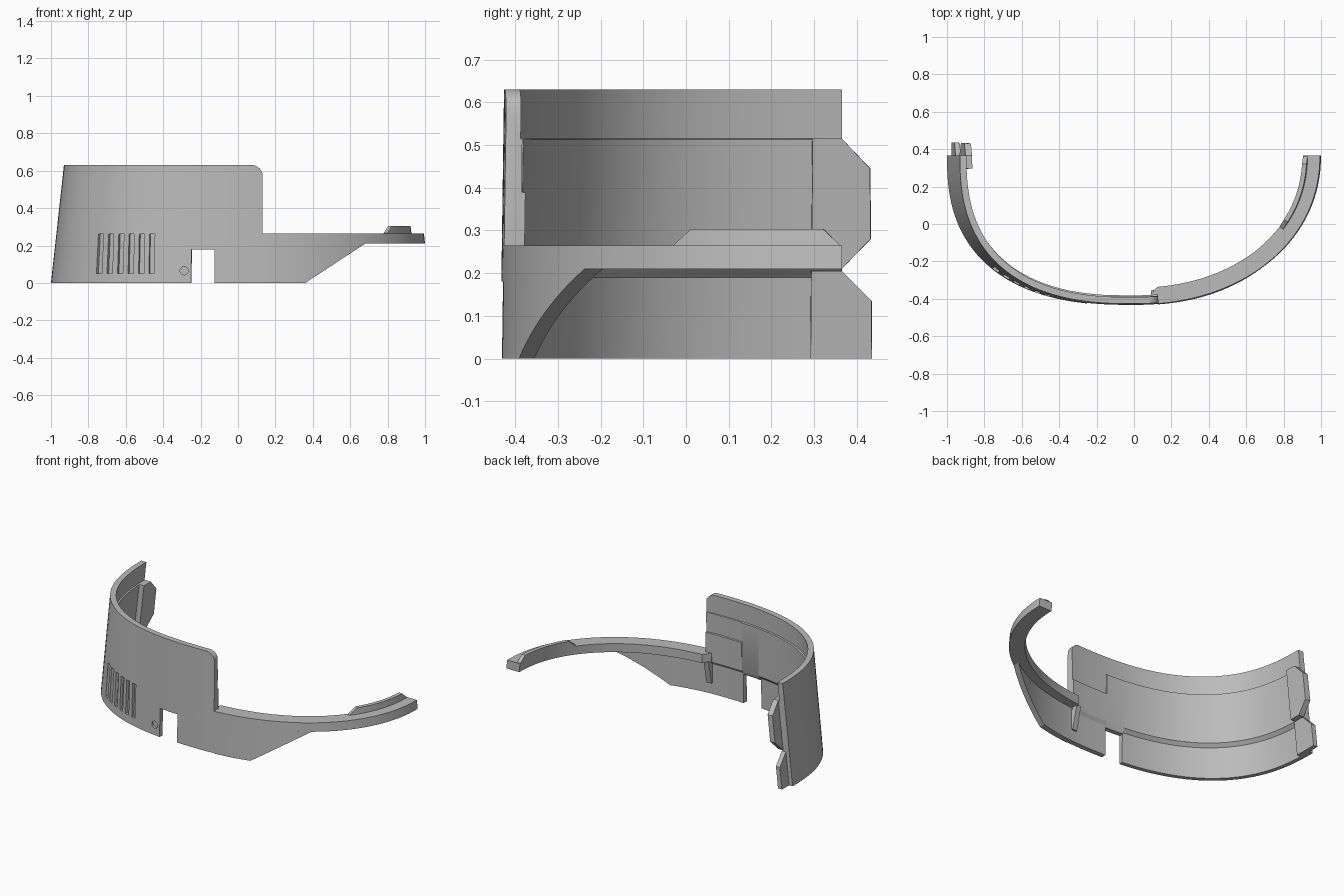
import bpy, bmesh
from math import sin, cos, pi, atan2

cube = bpy.data.objects.get("Cube")
if cube:
    bpy.data.objects.remove(cube)

grey = bpy.data.materials.new("plain grey")
grey.use_nodes = True
grey.diffuse_color = (0.5, 0.5, 0.5, 1)
grey.node_tree.nodes["Principled BSDF"].inputs["Base Color"].default_value = (0.5, 0.5, 0.5, 1)

BACK_Y = 0.365   # straight ends of the band


def shape(left, z):
    """Half width, depth and roundness of the band's plan at height z."""
    return (1.0 if left else 1.023) - 0.11 * z, 0.8 - 0.014 * z, 2.5 if left else 2.1


def wall_point(angle, depth, z):
    """Point at a depth behind the outer face of the flared wall."""
    c, s = cos(angle), sin(angle)
    a, b, n = shape(c < 0, z)
    r = (abs(c / a) ** n + abs(s / b) ** n) ** (-1 / n)
    x, y = r * c, r * s
    nx = abs(x / a) ** (n - 1) / a * (1 if x > 0 else -1)
    ny = abs(y / b) ** (n - 1) / b * (1 if y > 0 else -1)
    length = (nx * nx + ny * ny) ** 0.5
    return x - depth * nx / length, y - depth * ny / length + BACK_Y, z


def at_x(x, z=0.1):
    a, b, n = shape(x < 0, z)
    return atan2(-b * (1 - abs(x / a) ** n) ** (1 / n), x)


def at_y(y, left, z=0.24):
    a, b, n = shape(left, z)
    y -= BACK_Y
    x = a * (1 - abs(y / b) ** n) ** (1 / n)
    return -pi - atan2(y, x) if left else atan2(y, x)


def finish(name, bm):
    bmesh.ops.recalc_face_normals(bm, faces=bm.faces)
    mesh = bpy.data.meshes.new(name)
    bm.to_mesh(mesh)
    bm.free()
    obj = bpy.data.objects.new(name, mesh)
    mesh.materials.append(grey)
    bpy.context.collection.objects.link(obj)
    return obj


def loft(name, rings):
    """Skin a closed solid through (angle, section) rings."""
    bm = bmesh.new()
    loops = [[bm.verts.new(wall_point(t, d, z)) for d, z in sec] for t, sec in rings]
    k = len(loops[0])
    for p, q in zip(loops, loops[1:]):
        for i in range(k):
            j = (i + 1) % k
            bm.faces.new((p[i], p[j], q[j], q[i]))
    bm.faces.new(loops[0])
    bm.faces.new(loops[-1])
    return finish(name, bm)


def sweep(name, start, end, section, steps):
    return loft(name, [(start + (end - start) * i / steps, section) for i in range(steps + 1)])


def box(d0, d1, z0, z1):
    return [(d0, z0), (d0, z1), (d1, z1), (d1, z0)]


def prism(name, outline, y0=-1.0, y1=0.3):
    bm = bmesh.new()
    near, far = [[bm.verts.new((x, y, z)) for x, z in outline] for y in (y0, y1)]
    for i in range(len(outline)):
        j = (i + 1) % len(outline)
        bm.faces.new((near[i], near[j], far[j], far[i]))
    bm.faces.new(near)
    bm.faces.new(far)
    return finish(name, bm)


def cut(obj, cutter):
    cutter.hide_render = True
    mod = obj.modifiers.new("cut", "BOOLEAN")
    mod.operation, mod.solver, mod.object = "DIFFERENCE", "EXACT", cutter
    bpy.context.view_layer.objects.active = obj
    bpy.ops.object.modifier_apply(modifier=mod.name)
    bpy.data.objects.remove(cutter)


# Tall wall with an inner step near the rim and a ledge low down
upper = [(0, 0.63), (0.035, 0.63), (0.035, 0.515), (0.045, 0.513), (0.045, 0.21)]
wall = sweep("tall_wall", -pi, at_x(-0.25), [(0, 0)] + upper + [(0.026, 0.19), (0.026, 0)], 36)
bridge = sweep("wall_over_notch", at_x(-0.25), at_x(-0.125),
               [(0, 0.18)] + upper + [(0.03, 0.18)], 6)

# Six shallow vent slots and a small round recess
for i in range(6):
    x = -0.738 + 0.0555 * i
    cut(wall, sweep("slot_cutter", at_x(x - 0.014, 0.15), at_x(x + 0.014, 0.15),
                    box(-0.02, 0.016, 0.05, 0.262), 2))
ring = [(-0.288 + 0.022 * cos(i * pi / 8), 0.065 + 0.022 * sin(i * pi / 8)) for i in range(16)]
front_y = wall_point(at_x(-0.288), 0.015, 0.065)[1]
cut(wall, prism("round_cutter", ring, -1, front_y))

# Front plate with a rounded upper corner
plate = sweep("front_plate", at_x(-0.125), at_x(0.132),
              [(0.004, 0), (0.004, 0.18), (0, 0.18), (0, 0.63), (0.035, 0.63), (0.035, 0.515),
               (0.039, 0.513), (0.039, 0.39), (0.048, 0.388), (0.048, 0.21),
               (0.035, 0.19), (0.035, 0)], 10)
corner = [(0.07 + 0.063 * sin(i * pi / 16), 0.568 + 0.063 * cos(i * pi / 16)) for i in range(9)]
cut(plate, prism("corner_cutter", corner + [(0.2, 0.568), (0.2, 0.7), (0.07, 0.7)]))

# Panel under the arm, cut on a slant
panel = sweep("lower_panel", at_x(0.132), at_x(0.74), box(0, 0.035, 0, 0.212), 20)
cut(panel, prism("slant_cutter", [(0.2, -0.105), (0.68, 0.21), (1.1, 0.21), (1.1, -0.105)]))

# Slim arm with its inner junction blocks
arm = sweep("side_arm", at_x(0.132), 0, box(0, 0.09, 0.21, 0.265), 36)
gusset = loft("arm_gusset", [(at_x(0.09), box(0.03, 0.05, 0.21, 0.265)),
                             (at_x(0.132), box(0.03, 0.09, 0.21, 0.265))])
rib = loft("junction_rib", [(at_x(x), [(0.03, 0.07), (0.03, 0.215), (0.075, 0.215), (0.045, 0.07)])
                            for x in (0.095, 0.13)])

# Raised strip on the inner edge of the arm, ramped at both ends
count = 10
rings = []
for i in range(count + 1):
    top = 0.266 if i in (0, count) else 0.303
    y = 0.36 * i / count - 0.07 * (1 - i / count)
    rings.append((at_y(y, False), box(0.066, 0.09, 0.25, top)))
strip = loft("arm_raised_strip", rings)

# Joining tabs behind the tall end
upper_tab = loft("upper_tab", [(at_y(y, True), box(0.043, 0.078, lo, hi)) for y, lo, hi in
                               ((0.292, 0.21, 0.515), (0.365, 0.21, 0.515), (0.435, 0.28, 0.445))])
lower_tab = loft("lower_tab", [(at_y(y, True), box(0.024, 0.052, 0, hi)) for y, hi in
                               ((0.292, 0.205), (0.365, 0.205), (0.435, 0.135))])

bpy.ops.object.select_all(action="DESELECT")
for part in (wall, bridge, plate, panel, arm, gusset, rib, strip, upper_tab, lower_tab):
    part.select_set(True)
    bpy.context.view_layer.objects.active = part
bpy.ops.object.shade_smooth_by_angle(angle=0.5)
